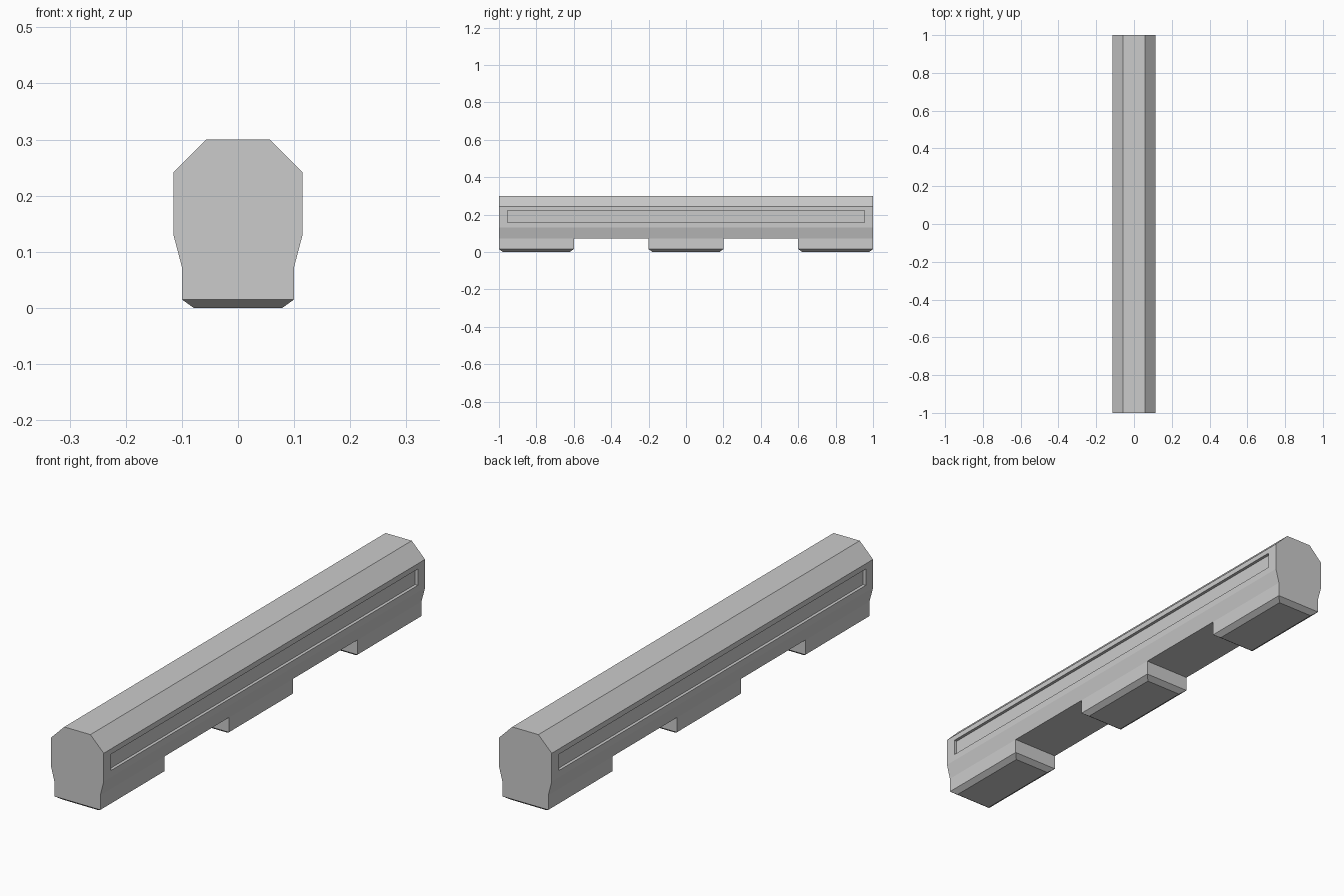
import bpy, bmesh

if "Cube" in bpy.data.objects:
    bpy.data.objects.remove(bpy.data.objects["Cube"])

HALF = [(0.1, 0.073), (0.115, 0.13), (0.115, 0.242), (0.057, 0.3)]
PROFILE = HALF + [(-x, z) for x, z in reversed(HALF)]
STATIONS = [-1, -0.6, -0.2, 0.2, 0.6, 1]


def finish(name, bm):
    bmesh.ops.recalc_face_normals(bm, faces=bm.faces)
    mesh = bpy.data.meshes.new(name)
    bm.to_mesh(mesh)
    bm.free()
    obj = bpy.data.objects.new(name, mesh)
    bpy.context.collection.objects.link(obj)
    return obj


def extrude_down(bm, face, z, inset=0.0):
    """Extrude a face to height z, pulling its corners inward by inset."""
    new = bmesh.ops.extrude_discrete_faces(bm, faces=[face])["faces"][0]
    c = new.calc_center_median()
    for v in new.verts:
        v.co.z = z
        v.co.x += inset if v.co.x < c.x else -inset
        v.co.y += inset if v.co.y < c.y else -inset
    return new


# Barrier body: profile swept along y, divided where the feet begin and end
bm = bmesh.new()
rings = [[bm.verts.new((x, y, z)) for x, z in PROFILE] for y in STATIONS]
n = len(PROFILE)
bottoms = []
for a, b in zip(rings, rings[1:]):
    for i in range(n):
        j = (i + 1) % n
        face = bm.faces.new((a[i], a[j], b[j], b[i]))
        if i == n - 1:
            bottoms.append(face)
bm.faces.new(rings[0])
bm.faces.new(rings[-1])
bmesh.ops.recalc_face_normals(bm, faces=bm.faces)

# Three feet with chamfered soles
for face in bottoms[::2]:
    foot = extrude_down(bm, face, 0.015)
    extrude_down(bm, foot, 0.0, 0.021)
bmesh.ops.remove_doubles(bm, verts=bm.verts, dist=1e-5)
body = finish("barrier_body", bm)

# Shallow long groove on each side
bm = bmesh.new()
for side in (-1, 1):
    vs = bmesh.ops.create_cube(bm, size=1)["verts"]
    bmesh.ops.scale(bm, vec=(0.03, 1.91, 0.064), verts=vs)
    bmesh.ops.translate(bm, vec=(side * 0.118, 0, 0.189), verts=vs)
cutter = finish("groove_cutter", bm)
cutter.hide_render = True
cutter.display_type = 'WIRE'

mod = body.modifiers.new("grooves", 'BOOLEAN')
mod.operation = 'DIFFERENCE'
mod.solver = 'EXACT'
mod.object = cutter
